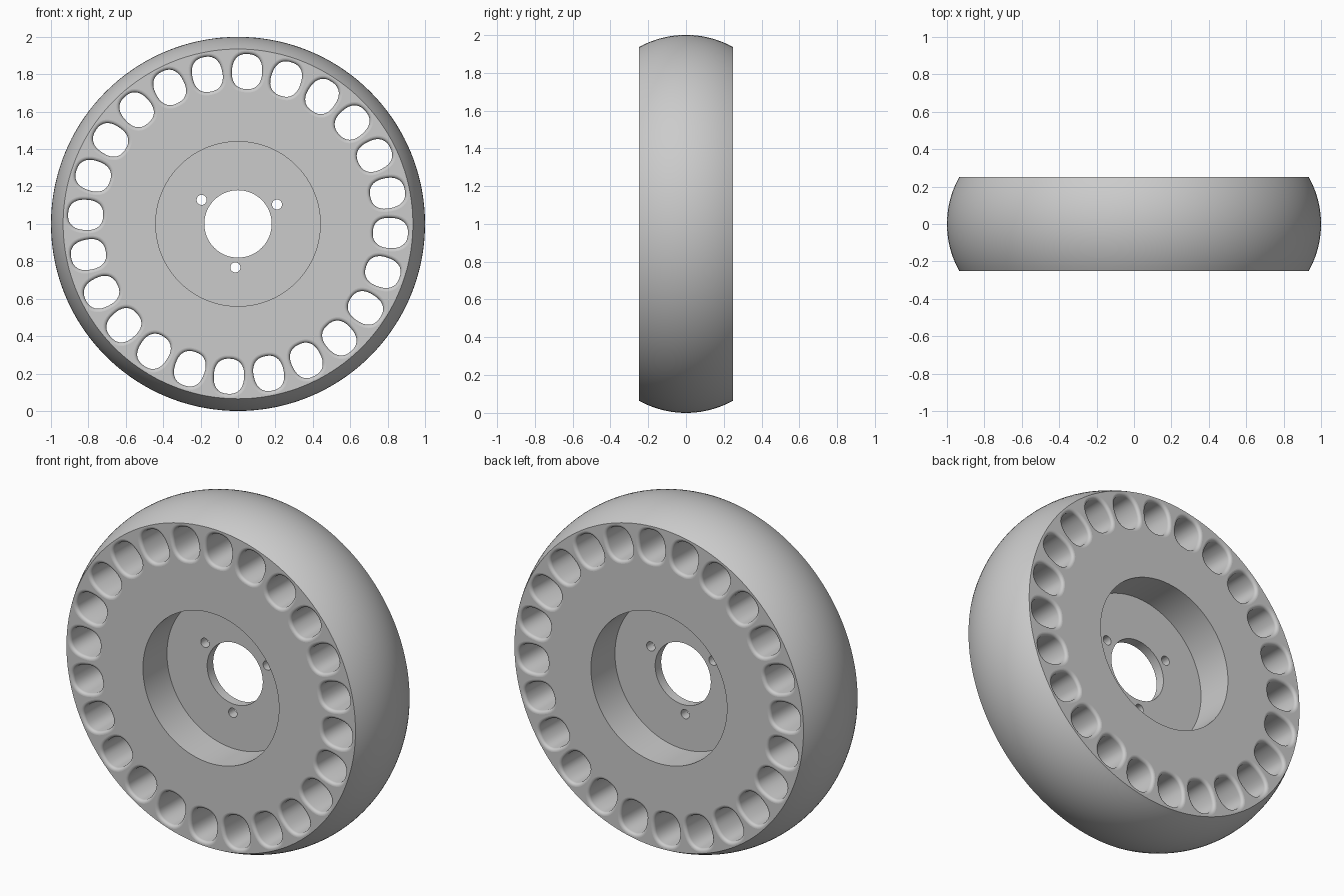
import bpy, bmesh, math
from mathutils import Vector

cube = bpy.data.objects.get("Cube")
if cube:
    bpy.data.objects.remove(cube, do_unlink=True)

HALF = 0.25        # half width of the wheel
WEB = 0.028        # half thickness of the central web
FACE_R = 0.935     # radius of the flat side face
CENTRE = Vector((0, 0, 1))

grey = bpy.data.materials.new("plain grey")
grey.use_nodes = True
grey.diffuse_color = (0.6, 0.6, 0.6, 1)
grey.node_tree.nodes["Principled BSDF"].inputs["Base Color"].default_value = grey.diffuse_color


def oval(origin, angle, a, b, y, count, power=2.0):
    """Rounded ring in a plane of constant y, its long axis pointing along angle."""
    u = Vector((math.cos(angle), 0, math.sin(angle)))
    v = Vector((-math.sin(angle), 0, math.cos(angle)))
    points = []
    for i in range(count):
        t = math.tau * i / count
        c, s = math.cos(t), math.sin(t)
        p = math.copysign(abs(c) ** (2 / power), c) * a
        q = math.copysign(abs(s) ** (2 / power), s) * b
        points.append(origin + u * p + v * q + Vector((0, y, 0)))
    return points


def loft(bm, rings, closed=False):
    """Skin a row of rings, either joined end to start or capped."""
    loops = [[bm.verts.new(p) for p in ring] for ring in rings]
    pairs = list(zip(loops, loops[1:]))
    if closed:
        pairs.append((loops[-1], loops[0]))
    for r1, r2 in pairs:
        for i in range(len(r1)):
            j = (i + 1) % len(r1)
            bm.faces.new((r1[i], r1[j], r2[j], r2[i]))
    if not closed:
        bm.faces.new(loops[0])
        bm.faces.new(loops[-1])


def make_object(name, bm):
    bmesh.ops.recalc_face_normals(bm, faces=bm.faces[:])
    mesh = bpy.data.meshes.new(name)
    bm.to_mesh(mesh)
    bm.free()
    mesh.materials.append(grey)
    obj = bpy.data.objects.new(name, mesh)
    bpy.context.collection.objects.link(obj)
    return obj


# Wheel body: turned profile with a crowned tread and a recess on each side
sag = 1 - FACE_R
crown = (HALF ** 2 + sag ** 2) / (2 * sag)
sweep = math.asin(HALF / crown)
profile = [(0.18, -WEB), (0.44, -WEB), (0.44, -HALF)]
for i in range(21):
    t = sweep * (i / 10 - 1)
    profile.append((1 - crown + crown * math.cos(t), crown * math.sin(t)))
profile += [(0.44, HALF), (0.44, WEB), (0.18, WEB)]
bm = bmesh.new()
loft(bm, [oval(CENTRE, 0, r, r, y, 144) for r, y in profile], closed=True)
wheel = make_object("wheel", bm)

# Cutter for the ring of oval holes, flared with a fillet at both mouths
FILLET = 0.018
flare = [(FILLET, HALF + 0.02)]
for i in range(7):
    t = math.pi / 2 * i / 6
    flare.append((FILLET * (1 - math.sin(t)), HALF - FILLET * (1 - math.cos(t))))
section = flare + [(d, -y) for d, y in reversed(flare)]
bm = bmesh.new()
for k in range(24):
    angle = math.radians(86.6 + 15 * k)
    spot = CENTRE + 0.816 * Vector((math.cos(angle), 0, math.sin(angle)))
    loft(bm, [oval(spot, angle, 0.094 + d, 0.081 + d, y, 40, 2.4) for d, y in section])

# Three bolt holes around the bore
for k in range(3):
    angle = math.radians(26.5 + 120 * k)
    spot = CENTRE + 0.233 * Vector((math.cos(angle), 0, math.sin(angle)))
    loft(bm, [oval(spot, 0, 0.027, 0.027, y, 24) for y in (-0.1, 0.1)])
cutter = make_object("hole_cutter", bm)
cutter.hide_render = True

cut = wheel.modifiers.new("holes", "BOOLEAN")
cut.operation = "DIFFERENCE"
cut.solver = "EXACT"
cut.object = cutter
bpy.context.view_layer.objects.active = wheel
wheel.select_set(True)
bpy.ops.object.modifier_apply(modifier=cut.name)
bpy.data.objects.remove(cutter, do_unlink=True)

# Smooth the curved surfaces and keep the flat sides crisp
bm = bmesh.new()
bm.from_mesh(wheel.data)
for face in bm.faces:
    face.smooth = True
    face.material_index = 0
for edge in bm.edges:
    flat = [abs(f.normal.y) > 0.9995 for f in edge.link_faces]
    edge.smooth = len(set(flat)) == 1 and edge.calc_face_angle(0) < math.radians(30)
bm.to_mesh(wheel.data)
bm.free()
